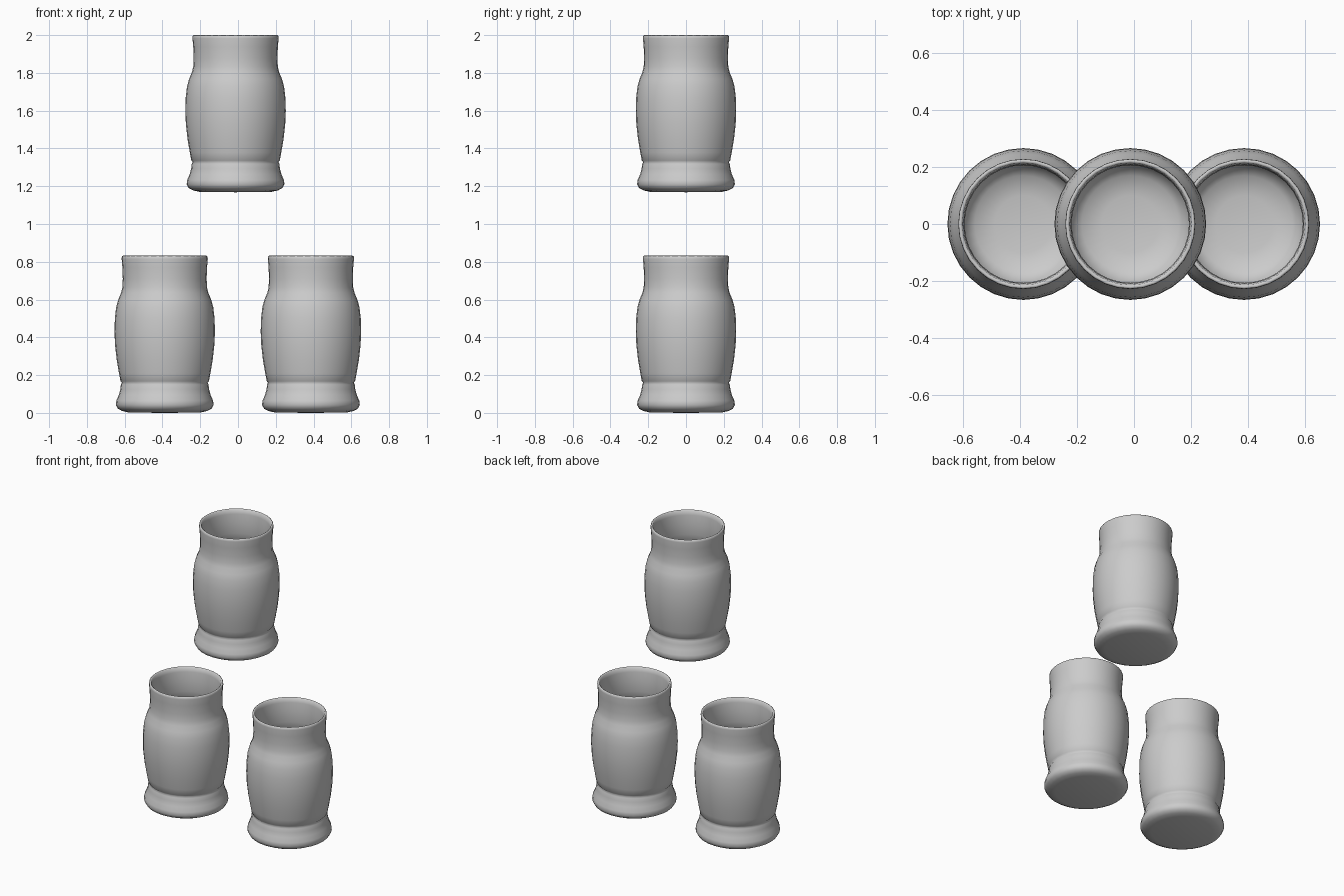
import bpy, bmesh, math

SEGMENTS = 32

# Jar profile (radius, height): underside, foot, groove, belly, neck, rim, then inside
PROFILE = [
    (0.0, 0.0), (0.19, 0.002), (0.225, 0.010), (0.248, 0.022), (0.259, 0.042),
    (0.256, 0.065), (0.243, 0.095), (0.235, 0.125), (0.232, 0.150),
    (0.227, 0.160), (0.234, 0.168),
    (0.242, 0.21), (0.254, 0.28), (0.263, 0.36), (0.266, 0.43), (0.264, 0.50),
    (0.257, 0.56), (0.246, 0.60), (0.231, 0.635), (0.224, 0.665), (0.222, 0.71),
    (0.224, 0.77), (0.228, 0.815), (0.227, 0.828), (0.221, 0.832), (0.214, 0.827),
    (0.209, 0.80), (0.206, 0.74), (0.206, 0.67), (0.214, 0.635), (0.229, 0.595),
    (0.242, 0.54), (0.248, 0.43), (0.238, 0.28), (0.218, 0.16), (0.205, 0.09),
    (0.17, 0.055), (0.10, 0.042), (0.0, 0.04),
]


def make_jar(name, x, z):
    bm = bmesh.new()
    verts = [bm.verts.new((r, 0, h)) for r, h in PROFILE]
    edges = [bm.edges.new(pair) for pair in zip(verts, verts[1:])]
    # Turn the profile around the vertical axis
    bmesh.ops.spin(bm, geom=verts + edges, cent=(0, 0, 0), axis=(0, 0, 1),
                   angle=math.tau, steps=SEGMENTS, use_duplicate=False)
    bmesh.ops.remove_doubles(bm, verts=bm.verts, dist=0.0005)
    bmesh.ops.recalc_face_normals(bm, faces=bm.faces)
    for face in bm.faces:
        face.smooth = True
    mesh = bpy.data.meshes.new(name)
    bm.to_mesh(mesh)
    bm.free()
    jar = bpy.data.objects.new(name, mesh)
    jar.location = (x, 0, z)
    bpy.context.collection.objects.link(jar)


# Two jars below, one floating above
make_jar("left_jar", -0.388, 0.0)
make_jar("right_jar", 0.386, 0.0)
make_jar("upper_jar", -0.013, 1.168)
